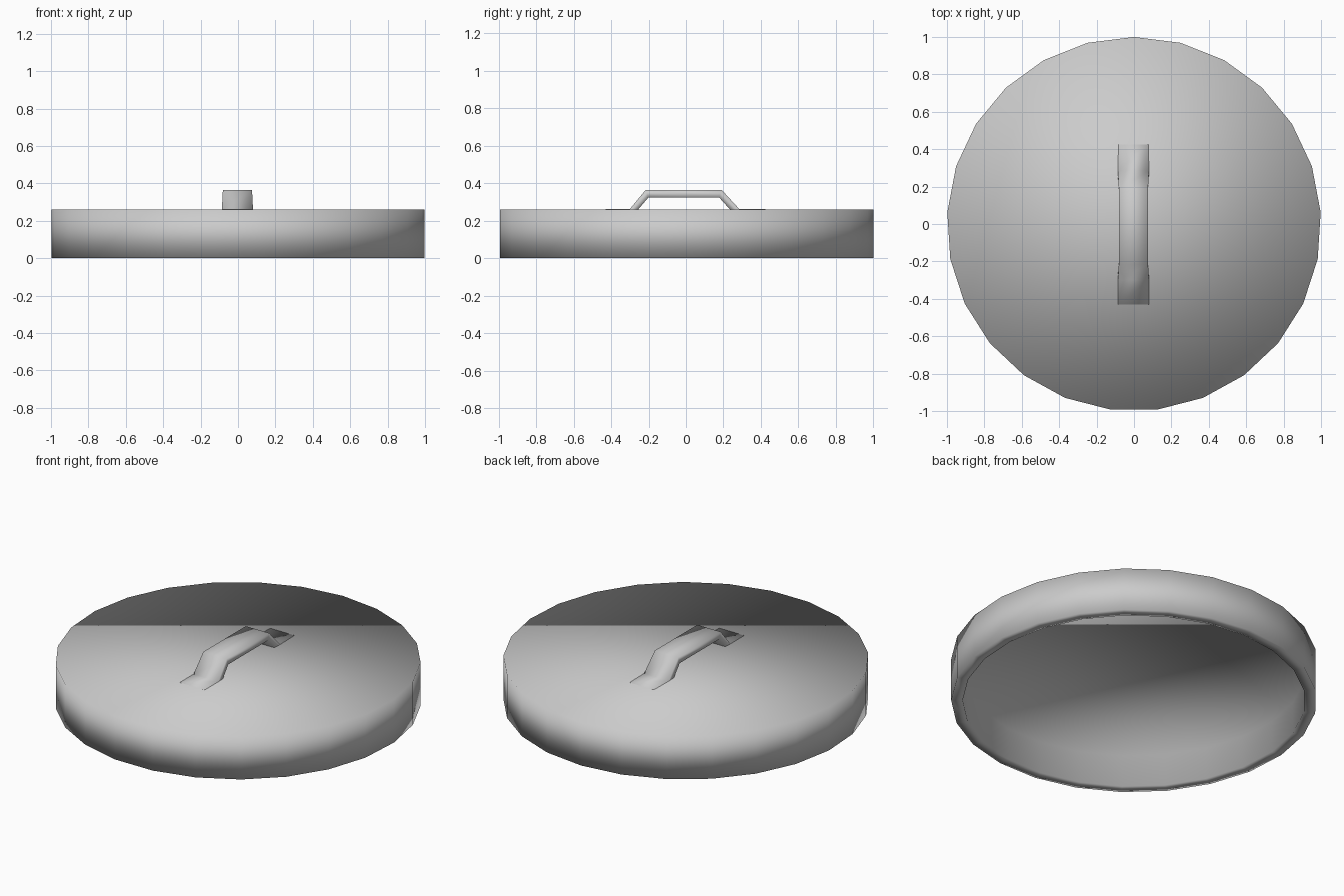
import bpy, bmesh, math

if "Cube" in bpy.data.objects:
    bpy.data.objects.remove(bpy.data.objects["Cube"])

grey = bpy.data.materials.new("grey metal")
grey.diffuse_color = (0.6, 0.6, 0.6, 1)
grey.use_nodes = True
grey.node_tree.nodes["Principled BSDF"].inputs["Base Color"].default_value = grey.diffuse_color


def finish(name, bm):
    """Turn a bmesh into a fully smooth-shaded object."""
    bmesh.ops.recalc_face_normals(bm, faces=bm.faces)
    for f in bm.faces:
        f.smooth = True
    mesh = bpy.data.meshes.new(name)
    bm.to_mesh(mesh)
    bm.free()
    mesh.materials.append(grey)
    obj = bpy.data.objects.new(name, mesh)
    bpy.context.collection.objects.link(obj)
    return obj


def bridge(bm, a, b):
    n = len(a)
    for i in range(n):
        j = (i + 1) % n
        bm.faces.new((a[i], a[j], b[j], b[i]))


# Lid: hollow 25-sided disc, open underneath
SIDES = 25
bm = bmesh.new()
rings = []
for r, z in ((1.0, 0.26), (1.0, 0.0), (0.937, 0.0), (0.937, 0.193)):
    rings.append([bm.verts.new((r * math.sin(math.tau * i / SIDES),
                                r * math.cos(math.tau * i / SIDES), z))
                  for i in range(SIDES)])
for a, b in zip(rings, rings[1:]):
    bridge(bm, a, b)
bm.faces.new(rings[0])
bm.faces.new(rings[-1])
finish("lid", bm)

# Handle: bent strap whose feet sit almost flush with the lid
outer = [(-0.43, 0.262), (-0.30, 0.262), (-0.215, 0.365),
         (0.19, 0.365), (0.285, 0.262), (0.425, 0.262)]
inner = [(-0.43, 0.222), (-0.288, 0.222), (-0.20, 0.325),
         (0.176, 0.325), (0.27, 0.222), (0.425, 0.222)]
half_width = [0.082, 0.083, 0.078, 0.078, 0.083, 0.08]
bm = bmesh.new()
sections = []
for (yo, zo), (yi, zi), w in zip(outer, inner, half_width):
    sections.append([bm.verts.new(p) for p in (
        (-w - 0.003, yo, zo), (w - 0.003, yo, zo),
        (w - 0.003, yi, zi), (-w - 0.003, yi, zi))])
for a, b in zip(sections, sections[1:]):
    bridge(bm, a, b)
bm.faces.new(sections[0])
bm.faces.new(sections[-1])
finish("handle", bm)
